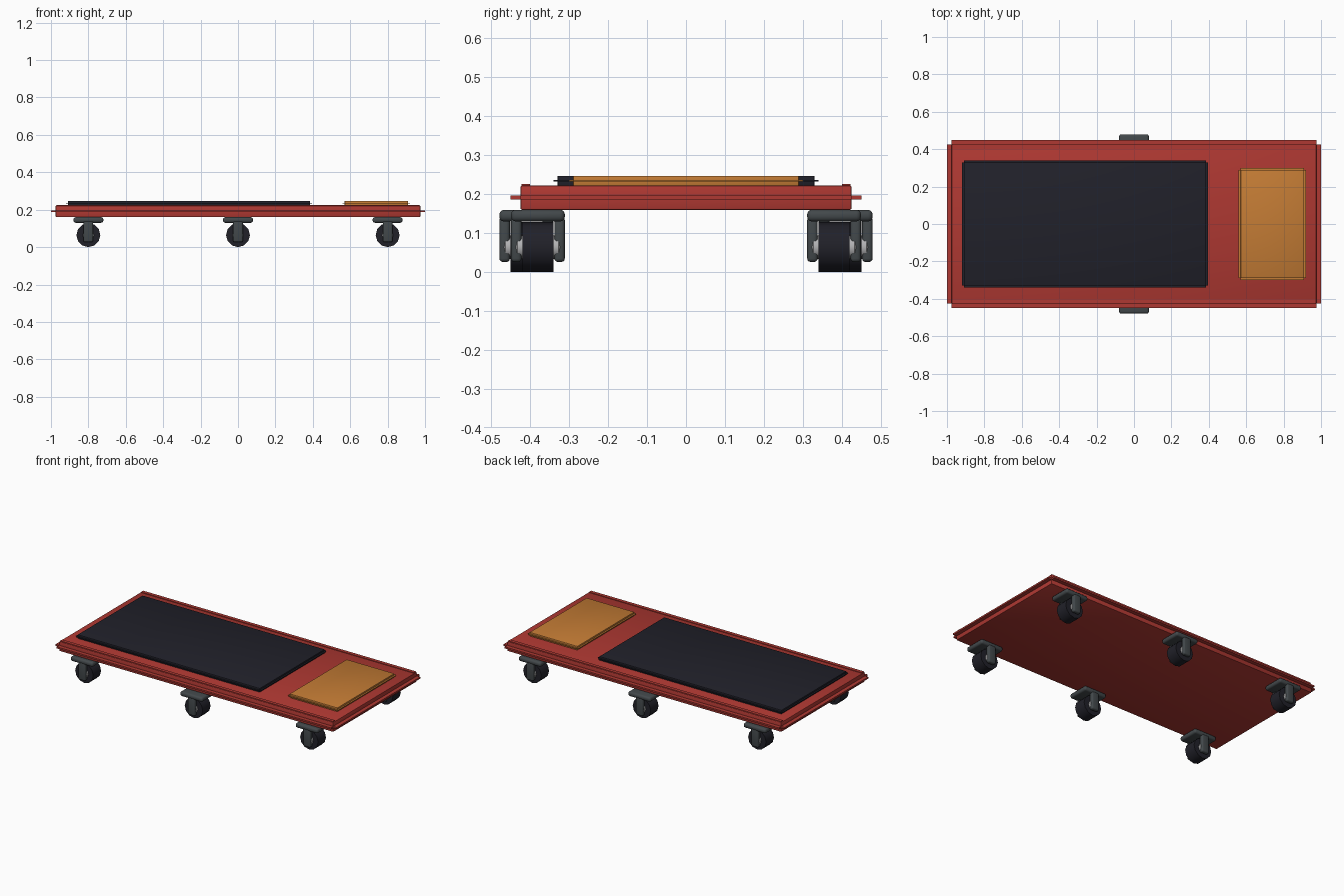
import bpy
import math

cube = bpy.data.objects.get("Cube")
if cube:
    bpy.data.objects.remove(cube, do_unlink=True)


def material(name, color):
    mat = bpy.data.materials.new(name)
    mat.use_nodes = True
    mat.diffuse_color = (*color, 1)
    mat.node_tree.nodes["Principled BSDF"].inputs["Base Color"].default_value = (*color, 1)
    return mat


red = material("red paint", (0.43, 0.04, 0.032))
orange = material("orange vinyl", (0.55, 0.2, 0.035))
black = material("black vinyl", (0.015, 0.015, 0.023))
rubber = material("black rubber", (0.015, 0.015, 0.022))
steel = material("dark steel", (0.055, 0.065, 0.07))
silver = material("silver hub", (0.45, 0.45, 0.46))


def finish(obj, name, mat, bevel=0, segments=2):
    obj.name = name
    obj.data.materials.append(mat)
    if bevel:
        mod = obj.modifiers.new("rounded edges", 'BEVEL')
        mod.width = bevel
        mod.segments = segments
        bpy.ops.object.modifier_apply(modifier=mod.name)
    bpy.ops.object.shade_smooth_by_angle(angle=math.radians(35))
    return obj


def box(name, center, size, mat, bevel=0, segments=2):
    bpy.ops.mesh.primitive_cube_add(size=1, location=center)
    obj = bpy.context.object
    obj.scale = size
    bpy.ops.object.transform_apply(location=False, rotation=False, scale=True)
    return finish(obj, name, mat, bevel, segments)


def wheel_part(name, center, radius, width, mat, sides, bevel=0):
    bpy.ops.mesh.primitive_cylinder_add(vertices=sides, radius=radius, depth=width,
                                        location=center, rotation=(math.pi / 2, 0, 0))
    return finish(bpy.context.object, name, mat, bevel, 1)


def edge_trim(name, cx, hx, hy, z, reach, thick, mat):
    """Four thin strips straddling the edges of a panel."""
    for side, s in (("left", 1), ("right", -1)):
        box(f"{name}_{side}", (cx + s * hx, 0, z), (2 * reach, 2 * hy, thick), mat)
    for side, s in (("front", -1), ("back", 1)):
        box(f"{name}_{side}", (cx, s * hy, z), (2 * hx, 2 * reach, thick), mat)


# Deck with its bumper strips and raised long edges
DECK_X, DECK_Y = 0.975, 0.425
box("deck", (0, 0, 0.191), (2 * DECK_X, 2 * DECK_Y, 0.062), red, 0.004)
edge_trim("bumper", 0, DECK_X, DECK_Y, 0.192, 0.025, 0.01, red)
for side, s in (("front", -1), ("back", 1)):
    box(f"deck_lip_{side}", (0, s * 0.411, 0.222), (1.94, 0.022, 0.008), red)

# Back pad and head rest with piping
for name, cx, hx, hy, mat in (("back_pad", -0.262, 0.648, 0.33, black),
                              ("head_rest", 0.74, 0.17, 0.29, orange)):
    box(name, (cx, 0, 0.234), (2 * hx, 2 * hy, 0.026), mat, 0.003)
    edge_trim(name + "_piping", cx, hx, hy, 0.235, 0.01, 0.004, mat)


# Casters: corner ones sit a little further inboard than the middle pair
def caster(label, x, y):
    box(f"{label}_plate", (x, y, 0.145), (0.16, 0.138, 0.03), steel, 0.012, 3)
    for s in (-1, 1):
        box(f"{label}_fork_{'back' if s > 0 else 'front'}", (x, y + s * 0.0555, 0.084),
            (0.052, 0.027, 0.116), steel, 0.009, 3)
    wheel_part(f"{label}_tyre", (x, y, 0.064), 0.064, 0.08, rubber, 12)
    wheel_part(f"{label}_hub", (x, y, 0.064), 0.03, 0.122, silver, 12, 0.008)


for end, x in (("right", -0.8), ("middle", 0), ("left", 0.8)):
    for side, s in (("front", -1), ("back", 1)):
        caster(f"caster_{end}_{side}", x, s * (0.38 if x else 0.41))
